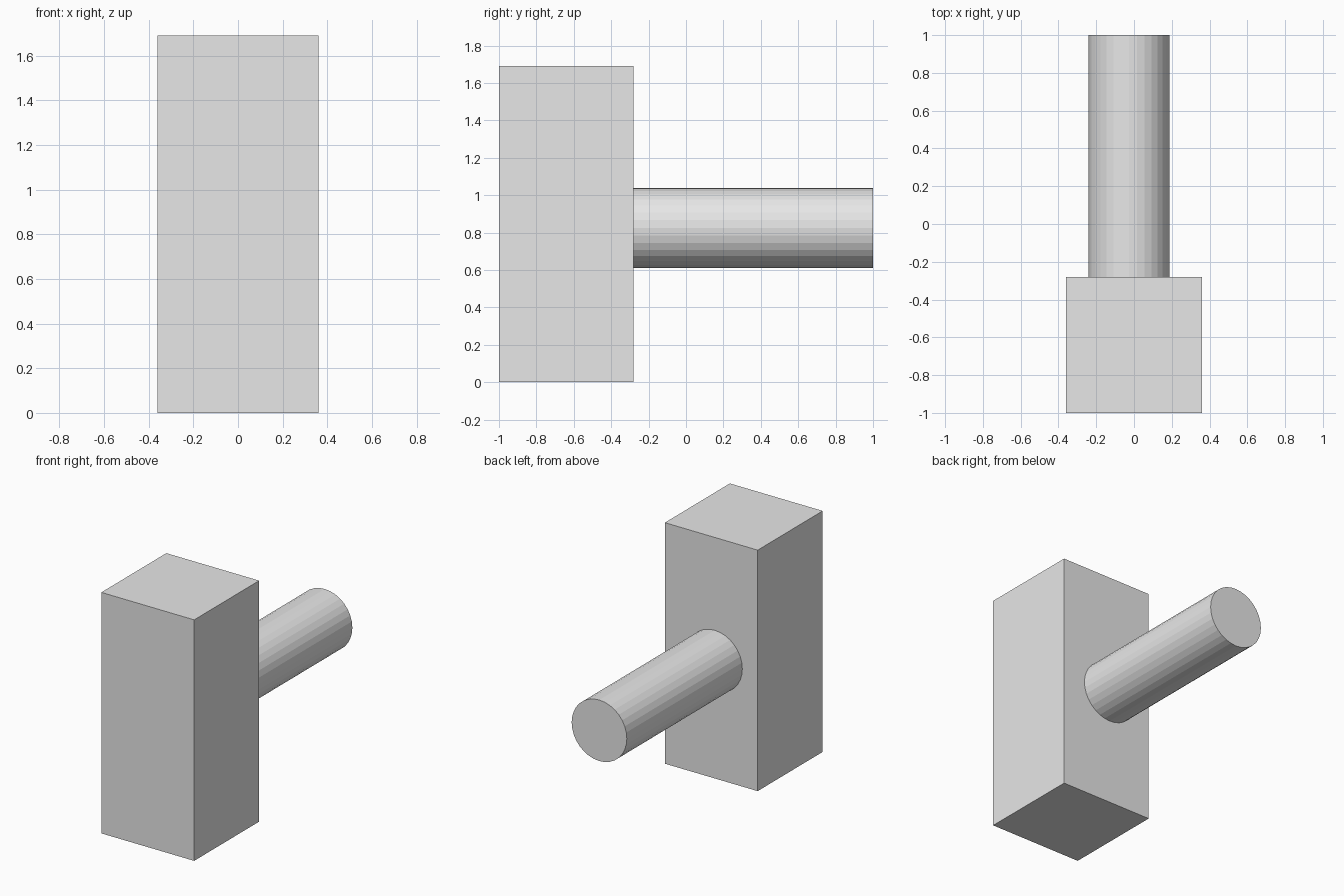
import bpy
import math

cube = bpy.data.objects.get("Cube")
if cube:
    bpy.data.objects.remove(cube, do_unlink=True)

# Single plain grey
GREY = (0.8, 0.8, 0.8, 1.0)
grey = bpy.data.materials.new("light_grey")
grey.use_nodes = True
grey.diffuse_color = GREY
grey.node_tree.nodes["Principled BSDF"].inputs["Base Color"].default_value = GREY


def finish(name):
    """Name the active primitive and give it the grey material."""
    obj = bpy.context.object
    obj.name = name
    obj.data.materials.append(grey)
    return obj


FRONT, BACK = -1.0, 1.0
WIDTH, HEIGHT = 0.72, 1.69
BLOCK_BACK = FRONT + WIDTH

# Upright square block: the head
bpy.ops.mesh.primitive_cube_add(size=1, location=(0, FRONT + WIDTH / 2, HEIGHT / 2))
head = finish("head_block")
head.scale = (WIDTH, WIDTH, HEIGHT)

# Round faceted handle, slightly off centre, running back from the head
handle_start = BLOCK_BACK - 0.02
bpy.ops.mesh.primitive_cylinder_add(
    vertices=32, radius=0.214, depth=BACK - handle_start,
    location=(-0.027, (BACK + handle_start) / 2, 0.825),
    rotation=(math.pi / 2, 0, 0))
finish("handle")
